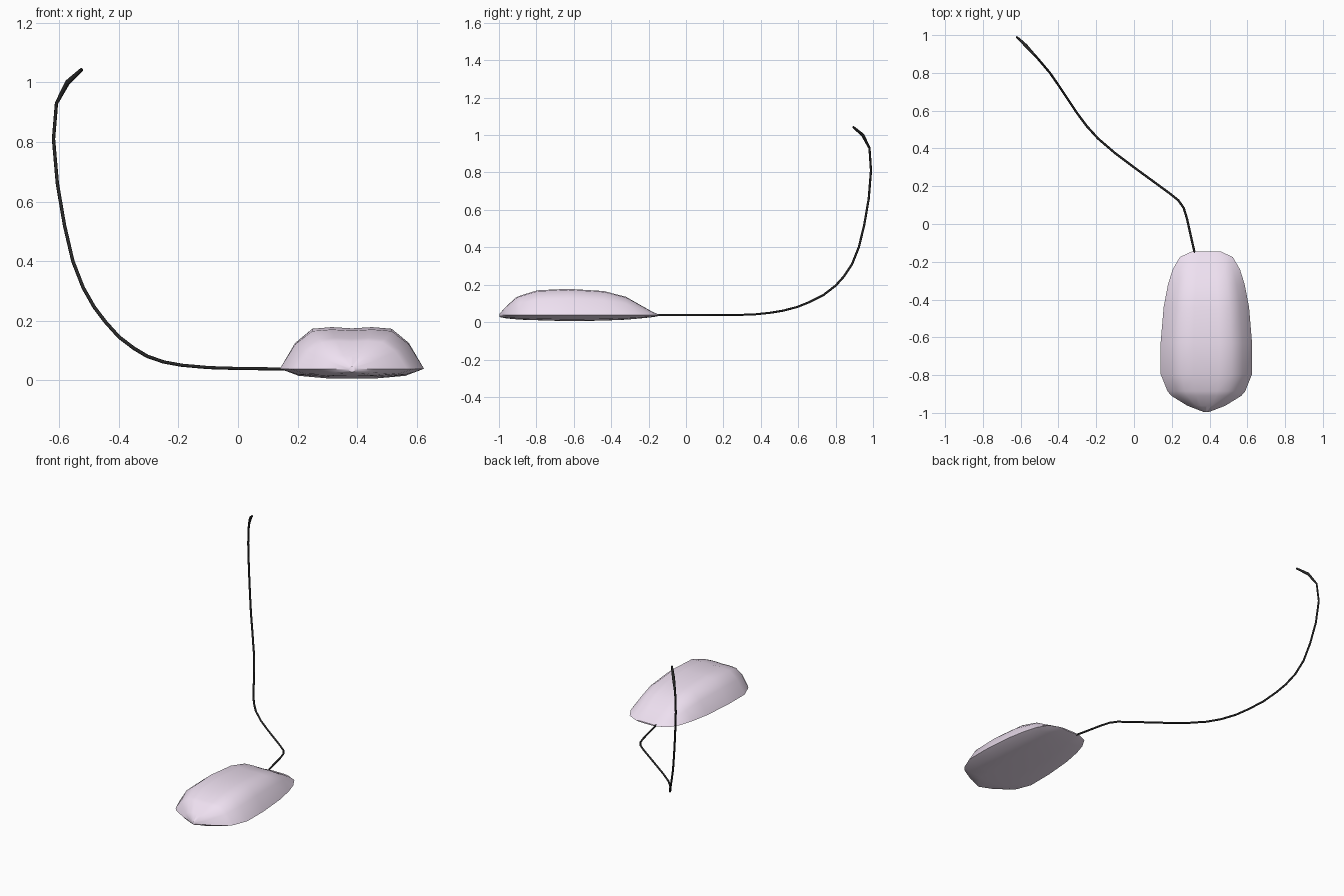
import bpy, bmesh


def material(name, color):
    m = bpy.data.materials.new(name)
    m.diffuse_color = (*color, 1)
    return m


# Mouse body: cross-sections lofted along y
CX = 0.383
# y, half width, rim z, top z, bottom z
stations = [(-0.996, 0.012, 0.037, 0.046, 0.027), (-0.962, 0.10, 0.037, 0.083, 0.02),
            (-0.91, 0.185, 0.037, 0.131, 0.015), (-0.885, 0.206, 0.037, 0.142, 0.013),
            (-0.795, 0.242, 0.038, 0.17, 0.010), (-0.63, 0.242, 0.038, 0.178, 0.005),
            (-0.44, 0.226, 0.038, 0.166, 0.008), (-0.32, 0.203, 0.038, 0.135, 0.013),
            (-0.24, 0.178, 0.038, 0.089, 0.02), (-0.175, 0.14, 0.038, 0.053, 0.027),
            (-0.145, 0.075, 0.037, 0.041, 0.033)]
# fraction of half width, fraction of height above (+) or below (-) the rim
half = [(0, 0.97), (0.28, 1.0), (0.55, 0.96), (0.79, 0.62), (1, 0), (0.74, -0.72), (0.35, -0.97)]
section = half + [(0, -1)] + [(-u, v) for u, v in reversed(half[1:])]

bm = bmesh.new()
rings = []
for y, w, rim, top, low in stations:
    rings.append([bm.verts.new((CX + u * w, y, rim + v * ((top - rim) if v > 0 else (rim - low))))
                  for u, v in section])
n = len(section)
for a, b in zip(rings, rings[1:]):
    for i in range(n):
        j = (i + 1) % n
        bm.faces.new((a[i], a[j], b[j], b[i]))
bm.faces.new(rings[0])
bm.faces.new(rings[-1])
bmesh.ops.recalc_face_normals(bm, faces=bm.faces)
mesh = bpy.data.meshes.new("mouse_body")
bm.to_mesh(mesh)
bm.free()
body = bpy.data.objects.new("mouse_body", mesh)
bpy.context.collection.objects.link(body)
mesh.materials.append(material("lilac_shell", (0.86, 0.75, 0.88)))
bpy.context.view_layer.objects.active = body
body.select_set(True)
bpy.ops.object.shade_smooth_by_angle(angle=0.75)

# Cable: runs along the ground, then rises at the back
path = [(0.325, -0.17, 0.037), (0.30, -0.06, 0.037), (0.28, 0.03, 0.037), (0.263, 0.085, 0.037),
        (0.235, 0.125, 0.037), (0.185, 0.165, 0.037), (0.0, 0.30, 0.039), (-0.10, 0.375, 0.042),
        (-0.19, 0.452, 0.05), (-0.25, 0.518, 0.061), (-0.305, 0.592, 0.08),
        (-0.35, 0.66, 0.107), (-0.40, 0.735, 0.145), (-0.445, 0.80, 0.195),
        (-0.483, 0.845, 0.245), (-0.52, 0.888, 0.31), (-0.555, 0.924, 0.40),
        (-0.583, 0.953, 0.52), (-0.607, 0.977, 0.66), (-0.62, 0.989, 0.81),
        (-0.61, 0.981, 0.93), (-0.573, 0.945, 1.0), (-0.525, 0.893, 1.044)]
curve = bpy.data.curves.new("cable", "CURVE")
curve.dimensions = "3D"
curve.bevel_depth = 0.006
curve.bevel_resolution = 1
curve.use_fill_caps = True
spline = curve.splines.new("POLY")
spline.points.add(len(path) - 1)
for p, co in zip(spline.points, path):
    p.co = (*co, 1)
spline.points[-2].radius = 1.5
spline.use_smooth = True
cable = bpy.data.objects.new("cable", curve)
bpy.context.collection.objects.link(cable)
curve.materials.append(material("black_cable", (0.02, 0.02, 0.02)))
